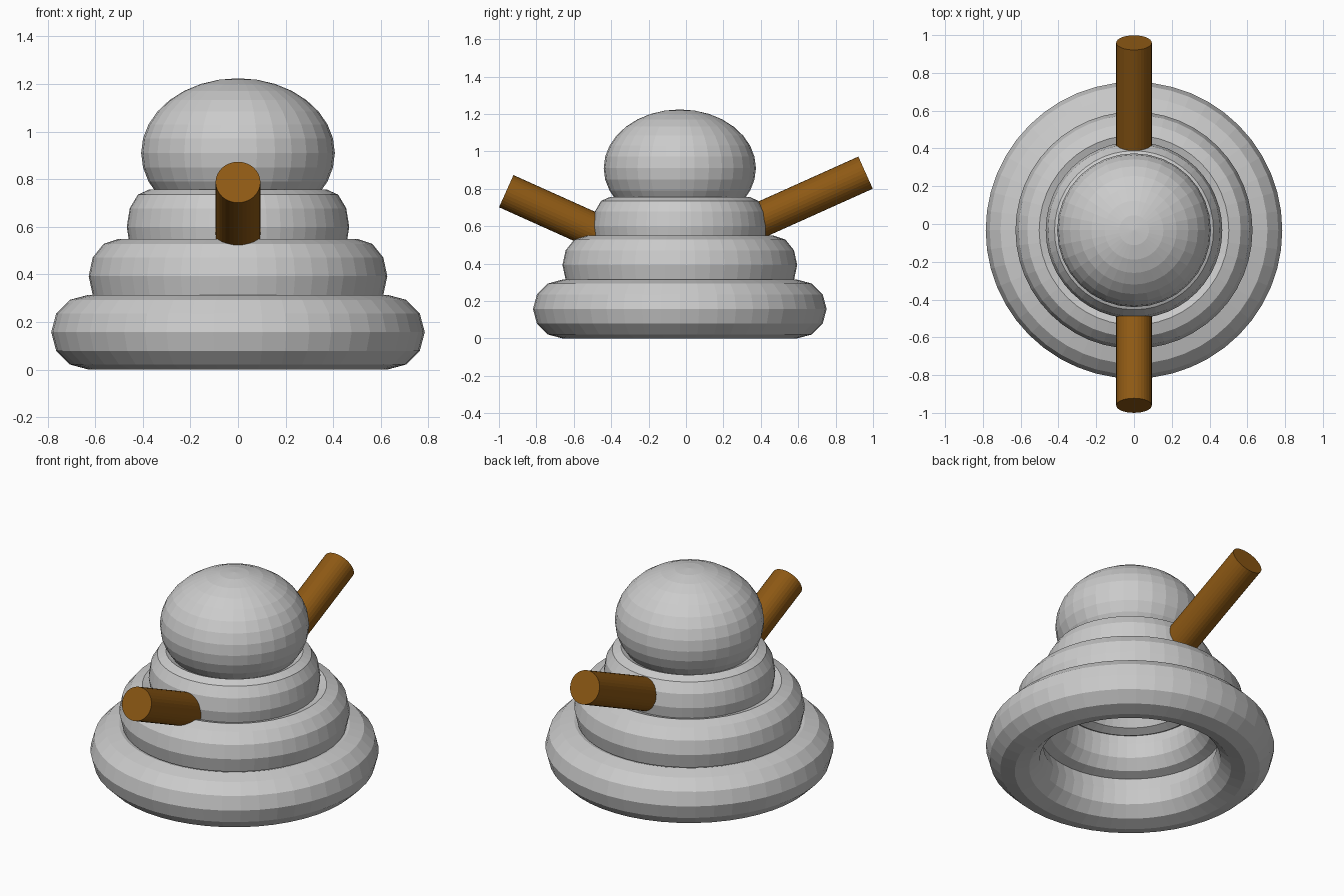
import bpy
from math import radians, cos, sin

if "Cube" in bpy.data.objects:
    bpy.data.objects.remove(bpy.data.objects["Cube"])

S = 0.628          # overall scale
CY = -0.033        # body axis in y

# brown for the arms
brown = bpy.data.materials.new("brown")
brown.diffuse_color = (0.27, 0.10, 0.007, 1)
brown.use_nodes = True
brown.node_tree.nodes["Principled BSDF"].inputs["Base Color"].default_value = brown.diffuse_color


def ring(name, z, spread):
    """Torus squeezed sideways only, so all rings keep the same height."""
    bpy.ops.mesh.primitive_torus_add(major_radius=1, minor_radius=0.25,
                                     major_segments=48, minor_segments=12,
                                     location=(0, CY, z))
    ob = bpy.context.object
    ob.name = name
    ob.scale = (spread, spread, S)


def arm(name, side, tip_y, tip_z, tilt=radians(24.2)):
    """Cylinder rising outwards, placed by the centre of its outer end."""
    length = S
    y = side * (tip_y - length / 2 * cos(tilt))
    z = tip_z - length / 2 * sin(tilt)
    bpy.ops.mesh.primitive_cylinder_add(vertices=32, radius=0.15 * S, depth=length,
                                        location=(0, y, z),
                                        rotation=(-side * (radians(90) - tilt), 0, 0))
    ob = bpy.context.object
    ob.name = name
    ob.data.materials.append(brown)


# stacked body rings
ring("bottom_ring", 0.157, 0.628)
ring("middle_ring", 0.392, 0.502)
ring("upper_ring", 0.599, 0.374)

# flattened head
bpy.ops.mesh.primitive_uv_sphere_add(segments=32, ring_count=16, radius=1,
                                     location=(0, CY, 0.91))
head = bpy.context.object
head.name = "head"
head.scale = (0.407, 0.407, 0.314)

# arms
arm("back_arm", 1, 0.96, 0.886)
arm("front_arm", -1, 0.961, 0.787)
